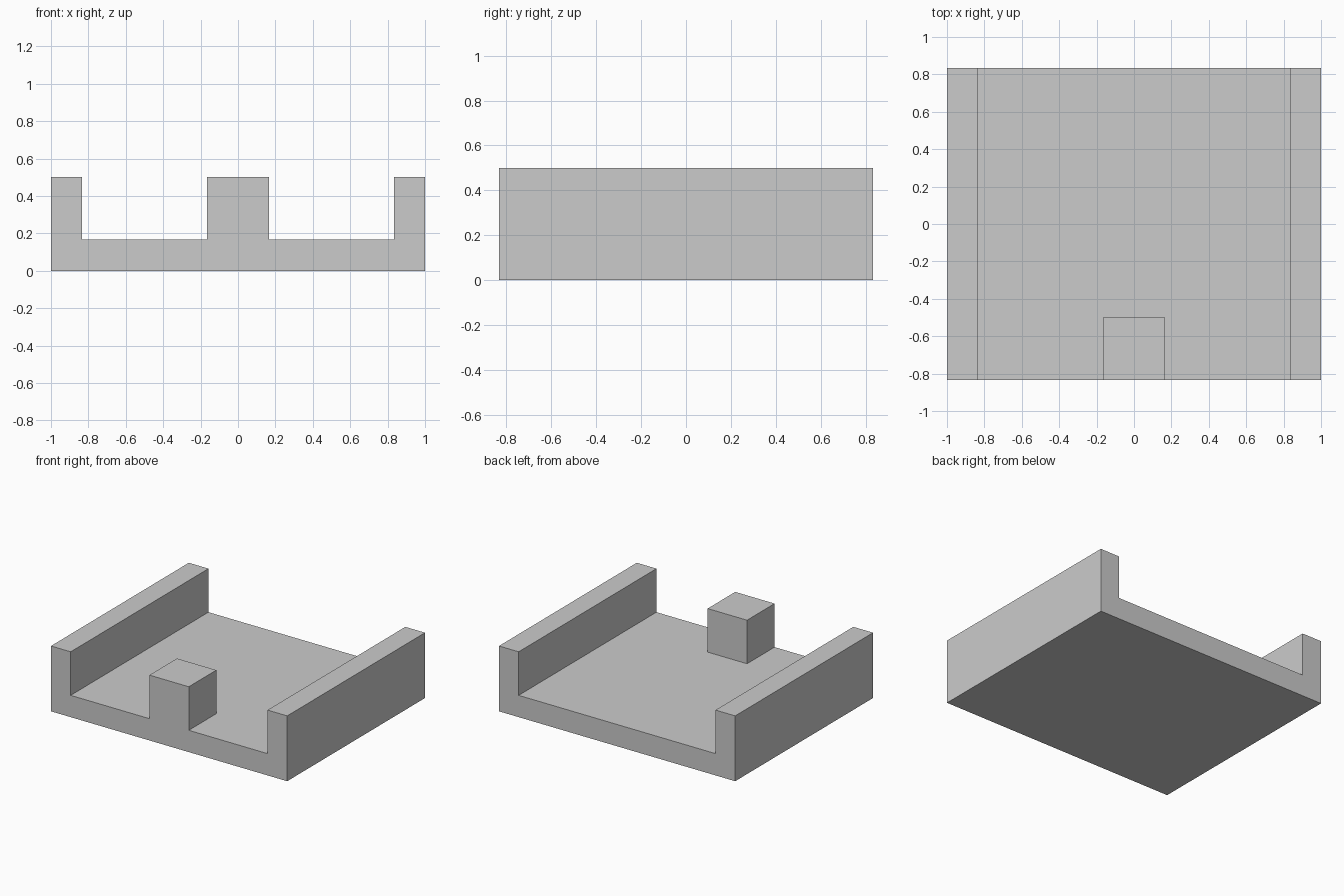
import bpy
import bmesh
import math

if "Cube" in bpy.data.objects:
    bpy.data.objects.remove(bpy.data.objects["Cube"])

U = 1 / 6  # all sizes are multiples of the wall thickness
XS = [-6, -5, -1, 1, 5, 6]
YS = [-5, -3, 5]

bm = bmesh.new()


def raise_faces(faces, height, keep=False):
    """Extrude faces straight up and return the new top faces."""
    out = bmesh.ops.extrude_face_region(bm, geom=faces, use_keep_orig=keep)["geom"]
    verts = [g for g in out if isinstance(g, bmesh.types.BMVert)]
    bmesh.ops.translate(bm, verts=verts, vec=(0, 0, height))
    return [g for g in out if isinstance(g, bmesh.types.BMFace)]


# Footprint divided along the walls and the block
grid = [[bm.verts.new((x * U, y * U, 0)) for x in XS] for y in YS]
footprint = [bm.faces.new((grid[j][i], grid[j][i + 1], grid[j + 1][i + 1], grid[j + 1][i]))
             for j in range(len(YS) - 1) for i in range(len(XS) - 1)]

# Floor slab
top = raise_faces(footprint, U, keep=True)


# Side walls and the front centre block
def is_raised(face):
    c = face.calc_center_median() / U
    return abs(c.x) > 5 or (abs(c.x) < 1 and c.y < -3)


old = [f for f in top if is_raised(f)]
raise_faces(old, 2 * U)
leftover = [f for f in old if f.is_valid]
if leftover:
    bmesh.ops.delete(bm, geom=leftover, context='FACES_ONLY')

# Merge coplanar cells into clean flat faces
bmesh.ops.recalc_face_normals(bm, faces=bm.faces[:])
bmesh.ops.dissolve_limit(bm, angle_limit=math.radians(1),
                         verts=bm.verts[:], edges=bm.edges[:])
bmesh.ops.recalc_face_normals(bm, faces=bm.faces[:])

mesh = bpy.data.meshes.new("walled_tray")
bm.to_mesh(mesh)
bm.free()
bpy.context.collection.objects.link(bpy.data.objects.new("walled_tray", mesh))
